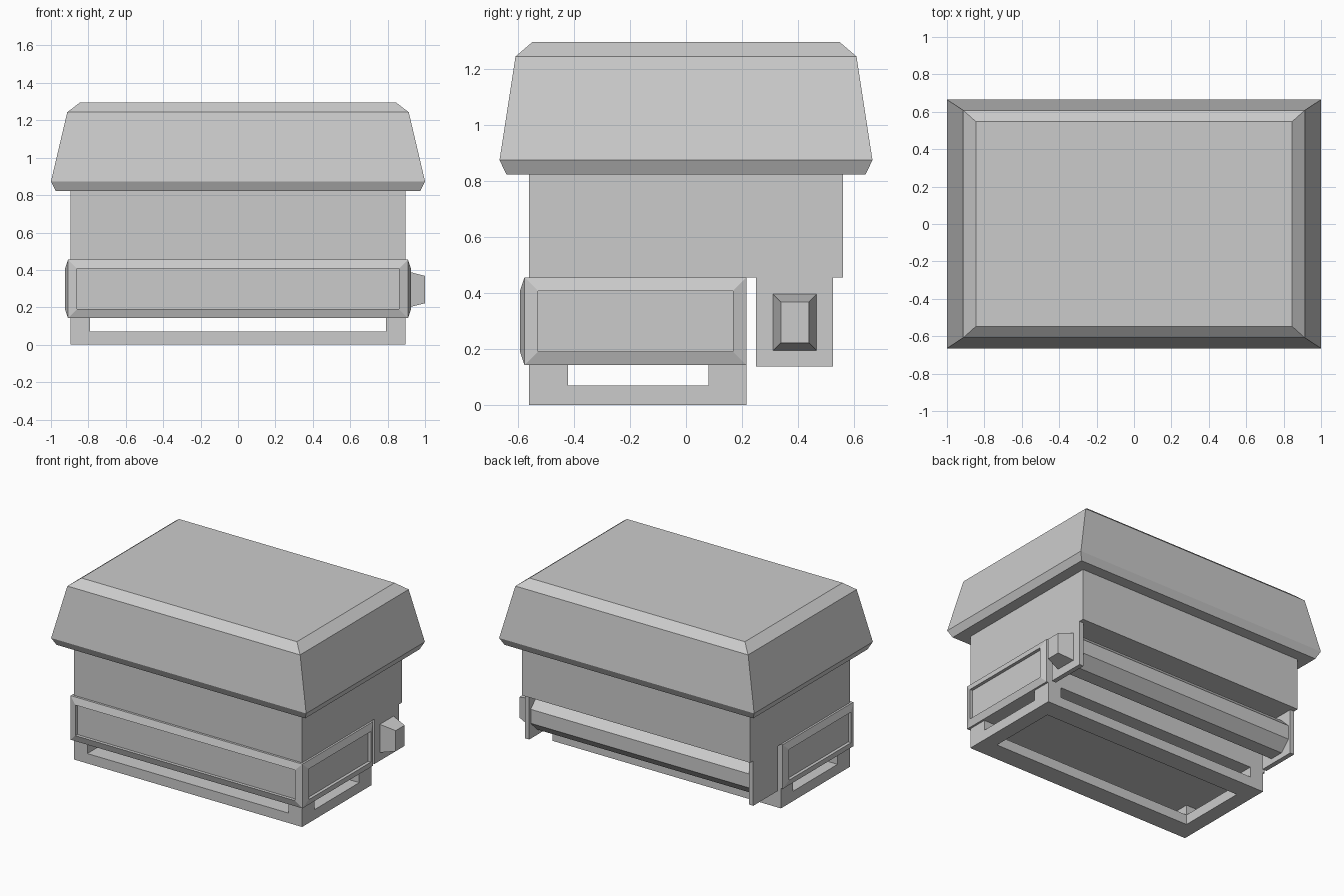
import bpy, bmesh
from math import pi, cos
from mathutils import Matrix, Vector

if "Cube" in bpy.data.objects:
    bpy.data.objects.remove(bpy.data.objects["Cube"])


def make(name, bm):
    bmesh.ops.recalc_face_normals(bm, faces=bm.faces)
    me = bpy.data.meshes.new(name)
    bm.to_mesh(me)
    bm.free()
    ob = bpy.data.objects.new(name, me)
    bpy.context.collection.objects.link(ob)
    return ob


def add_box(bm, x0, x1, y0, y1, z0, z1):
    m = Matrix.Translation(((x0 + x1) / 2, (y0 + y1) / 2, (z0 + z1) / 2))
    bmesh.ops.create_cube(bm, size=1, matrix=m @ Matrix.Diagonal((x1 - x0, y1 - y0, z1 - z0, 1)))


def box(name, *b):
    bm = bmesh.new()
    add_box(bm, *b)
    return make(name, bm)


def loft(name, rings):
    """Skin a list of four-point rings and cap both ends."""
    bm = bmesh.new()
    vs = [[bm.verts.new(p) for p in r] for r in rings]
    for a, b in zip(vs, vs[1:]):
        for i in range(4):
            j = (i + 1) % 4
            bm.faces.new((a[i], a[j], b[j], b[i]))
    bm.faces.new(vs[0][::-1])
    bm.faces.new(vs[-1])
    return make(name, bm)


CORNERS = [(-1, -1), (1, -1), (1, 1), (-1, 1)]

# Sloping lid
levels = [(0.975, 0.64, 0.822), (1.0, 0.665, 0.873), (0.913, 0.608, 1.243), (0.845, 0.547, 1.295)]
loft("lid", [[(sx * a, sy * b, z) for sx, sy in CORNERS] for a, b, z in levels])

# Upper body overhanging the back
box("upper_body", -0.895, 0.895, -0.56, 0.56, 0.455, 0.822)

# Lower body with raised, recessed panels on the front and both sides
bm = bmesh.new()
add_box(bm, -0.909, 0.909, -0.576, 0.215, 0.142, 0.455)
bm.normal_update()
panels = [f for f in bm.faces if f.normal.y < -0.5 or abs(f.normal.x) > 0.5]
bmesh.ops.inset_individual(bm, faces=panels, thickness=0.048, depth=0.016, use_even_offset=True)
for f in panels:
    n = f.normal.copy()
    new = bmesh.ops.extrude_discrete_faces(bm, faces=[f])["faces"]
    bmesh.ops.translate(bm, verts=new[0].verts, vec=n * -0.022)
make("panel_band", bm)

# Open base: ring of rails on the ground and four corner posts
box("base_rail_front", -0.895, 0.895, -0.56, -0.42, 0, 0.07)
box("base_rail_back", -0.895, 0.895, 0.08, 0.215, 0, 0.07)
for s, side in ((-1, "left"), (1, "right")):
    xs = sorted((s * 0.79, s * 0.895))
    box("base_rail_" + side, *xs, -0.42, 0.08, 0, 0.07)
    box("front_post_" + side, *xs, -0.56, -0.42, 0.07, 0.142)
    box("back_post_" + side, *xs, 0.08, 0.215, 0.07, 0.142)
    # Hanging brackets that hold the roller
    box("roller_bracket_" + side, *sorted((s * 0.862, s * 0.895)), 0.25, 0.525, 0.137, 0.455)

# Eight-sided roller between the brackets
bm = bmesh.new()
r = 0.12 / cos(pi / 8)
bmesh.ops.create_cone(bm, cap_ends=True, segments=8, radius1=r, radius2=r, depth=1.724,
                      matrix=Matrix.Translation((0, 0.388, 0.295)) @ Matrix.Rotation(pi / 2, 4, 'Y')
                      @ Matrix.Rotation(pi / 8, 4, 'Z'))
make("roller", bm)

# Tapered knob on the right bracket
loft("roller_knob", [[(x, 0.388 + sy * a, 0.295 + sz * b) for sy, sz in CORNERS]
                     for x, a, b in ((0.895, 0.077, 0.1), (1.0, 0.05, 0.073))])
